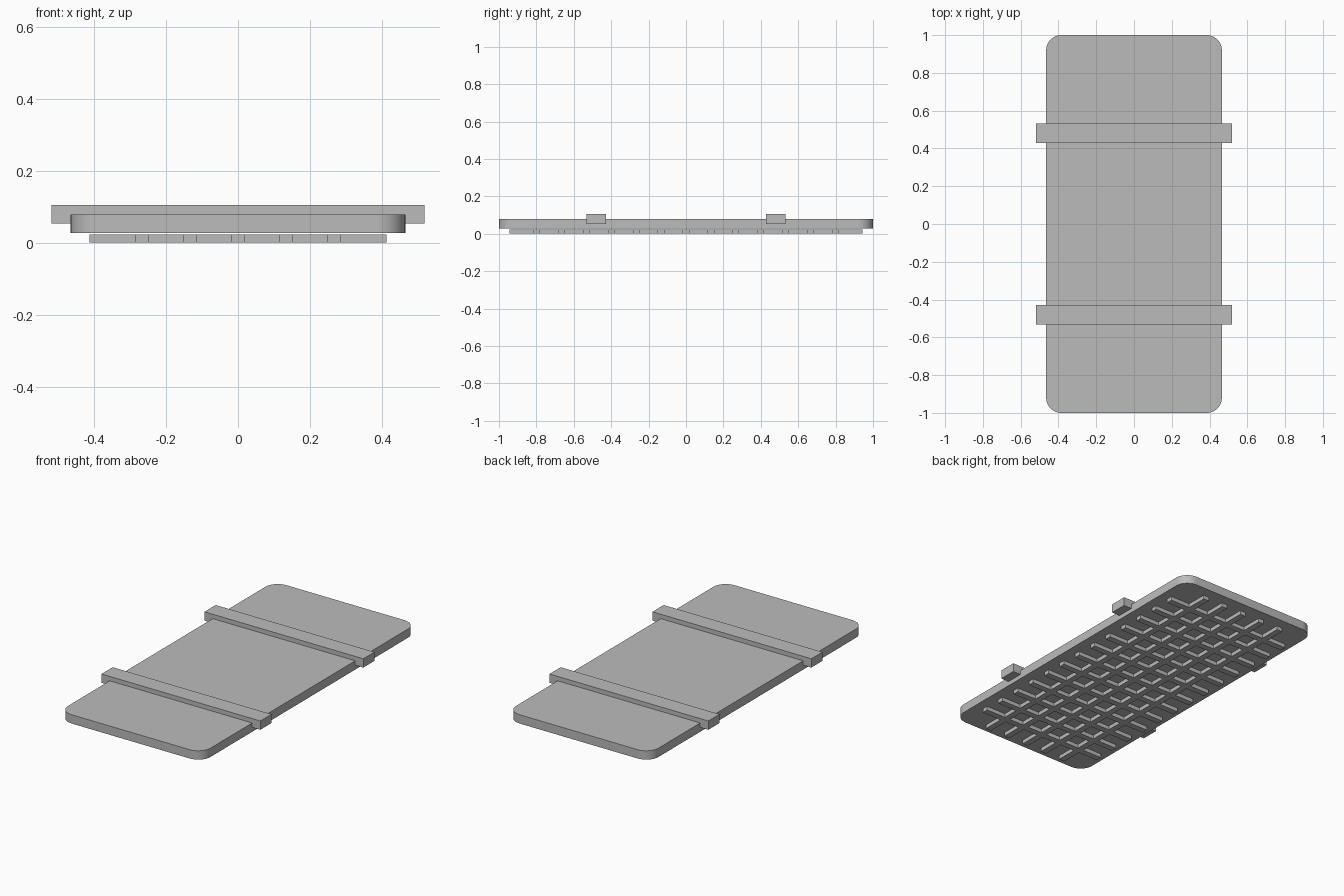
import bpy
import bmesh
from mathutils import Matrix

cube = bpy.data.objects.get("Cube")
if cube:
    bpy.data.objects.remove(cube, do_unlink=True)

# Single grey material
grey = bpy.data.materials.new("plain_grey")
grey.use_nodes = True
colour = (0.5, 0.5, 0.5, 1)
grey.diffuse_color = colour
grey.node_tree.nodes["Principled BSDF"].inputs["Base Color"].default_value = colour


def box(name, x, y, z0, z1, width, length):
    """Box centred at x, y, spanning z0 to z1."""
    bm = bmesh.new()
    place = Matrix.Translation((x, y, (z0 + z1) / 2))
    scale = Matrix.Diagonal((width, length, z1 - z0, 1))
    bmesh.ops.create_cube(bm, size=1, matrix=place @ scale)
    mesh = bpy.data.meshes.new(name)
    bm.to_mesh(mesh)
    bm.free()
    mesh.materials.append(grey)
    obj = bpy.data.objects.new(name, mesh)
    bpy.context.collection.objects.link(obj)
    return obj


# Main plate with rounded upright corners
plate = box("plate", 0, 0, 0.027, 0.079, 0.93, 2.0)
bm = bmesh.new()
bm.from_mesh(plate.data)
upright = [e for e in bm.edges
           if abs(e.verts[0].co.z - e.verts[1].co.z) > 0.01]
bmesh.ops.bevel(bm, geom=upright, offset=0.08, segments=10,
                profile=0.5, affect='EDGES')
bm.to_mesh(plate.data)
bm.free()
bpy.ops.object.select_all(action='DESELECT')
plate.select_set(True)
bpy.context.view_layer.objects.active = plate
bpy.ops.object.shade_smooth_by_angle(angle=0.6)

# Two cross straps overhanging the plate
for name, side in (("front_strap", -1), ("back_strap", 1)):
    box(name, 0, side * 0.48, 0.053, 0.105, 1.036, 0.104)

# Lattice of ribs under the plate
PITCH = 0.133
RIB = 0.037
TOP = 0.023
for k in range(-2, 3):
    box("long_rib", k * PITCH, 0, 0, TOP, RIB, 1.886)
for k in range(-6, 7):
    box("cross_rib", 0, k * PITCH, 0, TOP, 0.826, RIB)
